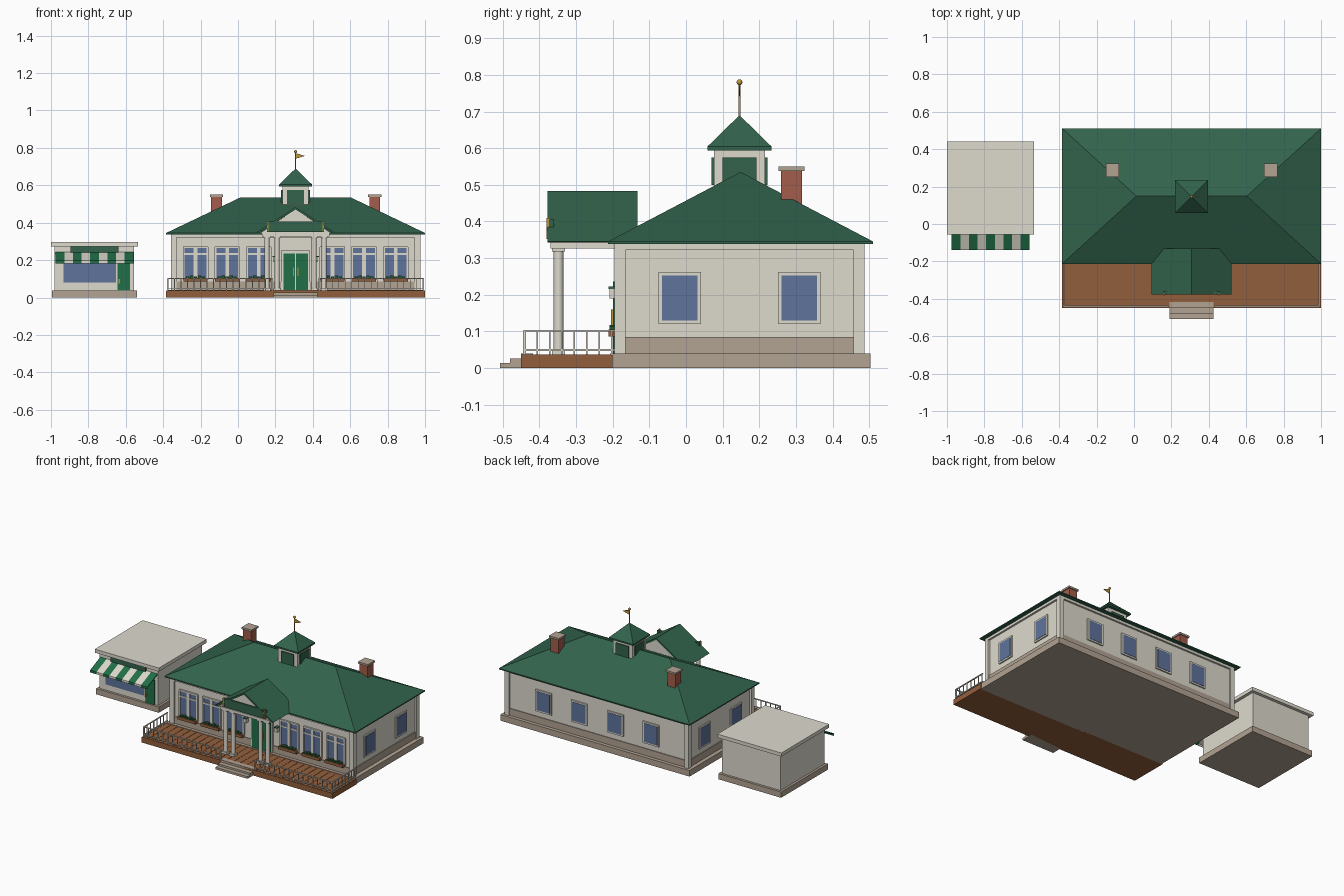
import bpy, bmesh, math
from mathutils import Matrix, Vector

if "Cube" in bpy.data.objects:
    bpy.data.objects.remove(bpy.data.objects["Cube"])


def material(name, r, g, b):
    lin = lambda c: ((c / 255 + 0.055) / 1.055) ** 2.4 if c > 10 else c / 3294.6
    m = bpy.data.materials.new(name)
    m.diffuse_color = (lin(r), lin(g), lin(b), 1)
    m.use_nodes = True
    m.node_tree.nodes["Principled BSDF"].inputs["Base Color"].default_value = m.diffuse_color
    return m


CREAM = material("cream paint", 222, 218, 206)
STONE = material("stone", 178, 163, 147)
ROOF = material("roof green", 50, 99, 76)
GREEN = material("bright green", 33, 112, 72)
WOOD = material("wood", 146, 95, 60)
BRICK = material("brick", 164, 92, 74)
GLASS = material("glass blue", 94, 115, 155)
GOLD = material("gold", 190, 148, 62)
LEAF = material("leaf green", 42, 84, 48)

CX, CY = 0.308, 0.146  # centre of the main building


def finish(name, bm, mat):
    bmesh.ops.recalc_face_normals(bm, faces=bm.faces)
    me = bpy.data.meshes.new(name)
    bm.to_mesh(me)
    bm.free()
    me.materials.append(mat)
    ob = bpy.data.objects.new(name, me)
    bpy.context.collection.objects.link(ob)
    return ob


def boxes(name, mat, items):
    """One object from boxes given as (x0, x1, y0, y1, z0, z1)."""
    bm = bmesh.new()
    for x0, x1, y0, y1, z0, z1 in items:
        mtx = Matrix.Translation(((x0 + x1) / 2, (y0 + y1) / 2, (z0 + z1) / 2))
        mtx = mtx @ Matrix.Diagonal((x1 - x0, y1 - y0, z1 - z0, 1))
        bmesh.ops.create_cube(bm, size=1, matrix=mtx)
    return finish(name, bm, mat)


def prism(name, mat, pts, a, b, axis="y"):
    """Extrude a profile (x,z along y, or y,z along x) from a to b."""
    bm = bmesh.new()
    put = (lambda p, t: (p[0], t, p[1])) if axis == "y" else (lambda p, t: (t, p[0], p[1]))
    f = bm.faces.new([bm.verts.new(put(p, a)) for p in pts])
    new = bmesh.ops.extrude_face_region(bm, geom=[f])["geom"]
    d = Vector((0, b - a, 0)) if axis == "y" else Vector((b - a, 0, 0))
    bmesh.ops.translate(bm, vec=d, verts=[v for v in new if isinstance(v, bmesh.types.BMVert)])
    return finish(name, bm, mat)


def cylinders(name, mat, items, n=16):
    """One object from cylinders given as (x, y, z0, z1, radius)."""
    bm = bmesh.new()
    for x, y, z0, z1, r in items:
        bmesh.ops.create_cone(bm, cap_ends=True, segments=n, radius1=r, radius2=r, depth=z1 - z0,
                              matrix=Matrix.Translation((x, y, (z0 + z1) / 2)))
    for f in bm.faces:
        f.smooth = len(f.verts) == 4
    for e in bm.edges:
        e.smooth = all(len(f.verts) == 4 for f in e.link_faces)
    return finish(name, bm, mat)


def hip_roof(name, mat, x0, x1, y0, y1, z0, z1, z2, ridge):
    """Hipped roof with a thin eave; ridge is its half length along x."""
    bm = bmesh.new()
    xm, ym = (x0 + x1) / 2, (y0 + y1) / 2
    for z in (z0, z1):
        for x in (x0, x1):
            for y in (y0, y1):
                bm.verts.new((x, y, z))
    for x in {xm - ridge, xm + ridge}:
        bm.verts.new((x, ym, z2))
    bmesh.ops.convex_hull(bm, input=bm.verts)
    bmesh.ops.dissolve_limit(bm, angle_limit=0.01, verts=bm.verts, edges=bm.edges)
    return finish(name, bm, mat)


# Foundation, walls, plinth and corner trim
HX, Y0, Y1 = 0.667, -0.195, 0.487
boxes("foundation", STONE, [(-0.378, 0.995, -0.208, 0.503, 0, 0.04)])
boxes("walls", CREAM, [(CX - 0.655, CX + 0.655, -0.183, 0.475, 0.04, 0.34)])
boxes("plinth", STONE, [(CX - 0.66, CX + 0.66, -0.188, 0.48, 0.04, 0.085)])
trim = [(CX - HX, CX + HX, Y0, Y1, 0.322, 0.342)]
for s in (-1, 1):
    xa, xb = sorted((CX + s * HX, CX + s * (HX - 0.03)))
    trim += [(xa, xb, Y0, Y0 + 0.03, 0.04, 0.33), (xa, xb, Y1 - 0.03, Y1, 0.04, 0.33)]
boxes("corner_trim", CREAM, trim)

# Main roof and chimneys
hip_roof("main_roof", ROOF, -0.384, 1.0, -0.213, 0.511, 0.338, 0.345, 0.535, 0.295)
for s in (-1, 1):
    x, y = CX + s * 0.423, 0.288
    boxes("chimney", BRICK, [(x - 0.029, x + 0.029, y - 0.029, y + 0.029, 0.42, 0.54)])
    boxes("chimney_cap", STONE, [(x - 0.036, x + 0.036, y - 0.036, y + 0.036, 0.538, 0.55)])

# Cupola with louvres, finial and pennant
boxes("cupola", CREAM, [(CX - 0.07, CX + 0.07, CY - 0.07, CY + 0.07, 0.48, 0.597)])
boxes("cupola_louvres", ROOF, [(CX - 0.046, CX + 0.046, CY - 0.077, CY + 0.077, 0.5, 0.574),
                               (CX - 0.077, CX + 0.077, CY - 0.046, CY + 0.046, 0.5, 0.574)])
hip_roof("cupola_roof", ROOF, CX - 0.088, CX + 0.088, CY - 0.088, CY + 0.088, 0.594, 0.604, 0.69, 0)
cylinders("finial_pole", GOLD, [(CX, CY, 0.68, 0.78, 0.003)], 8)
bm = bmesh.new()
bmesh.ops.create_uvsphere(bm, u_segments=12, v_segments=8, radius=0.008,
                          matrix=Matrix.Translation((CX, CY, 0.78)))
for f in bm.faces:
    f.smooth = True
finish("finial_ball", bm, GOLD)
prism("pennant", GOLD, [(CX, 0.742), (CX, 0.772), (CX + 0.05, 0.757)], CY - 0.0015, CY + 0.0015)

# Porch deck with planks, and front steps
boxes("deck", WOOD, [(-0.384, 1.0, -0.45, -0.2, 0, 0.035)])
n, w = 30, 1.384 / 30
boxes("deck_planks", WOOD, [(-0.384 + i * w + 0.001, -0.384 + (i + 1) * w - 0.001, -0.45, -0.205, 0.034, 0.0365)
                            for i in range(n)])
boxes("steps", STONE, [(CX - 0.117, CX + 0.117, y, -0.417, 0, z)
                       for y, z in ((-0.508, 0.014), (-0.48, 0.026), (-0.45, 0.04))])

# Railings, left and right
rails = []
for s in (-1, 1):
    def rail_x(a, b):
        return tuple(sorted((CX + s * a, CX + s * b)))
    for z in (0.047, 0.099):
        rails += [(*rail_x(0.122, 0.686), -0.444, -0.437, z, z + 0.005),
                  (*rail_x(0.679, 0.686), -0.444, -0.195, z, z + 0.005)]
    for i in range(17):
        d, h = 0.126 + i * 0.0348, 0.004 if i in (0, 16) else 0.0022
        rails.append((CX + s * d - h, CX + s * d + h, -0.4405 - h, -0.4405 + h, 0.036, 0.1))
    for i in range(1, 8):
        y = -0.4405 + i * 0.034
        rails.append((*rail_x(0.680, 0.685), y - 0.002, y + 0.002, 0.036, 0.1))
boxes("porch_railing", CREAM, rails)

# Portico: columns, beam, gable and sign board
shafts, blocks = [], []
for d in (-0.153, -0.099, 0.099, 0.153):
    x, y = CX + d, -0.348
    shafts.append((x, y, 0.036, 0.33, 0.0135))
    blocks += [(x - 0.018, x + 0.018, y - 0.018, y + 0.018, a, b) for a, b in ((0.036, 0.05), (0.318, 0.328))]
cylinders("portico_columns", CREAM, shafts)
boxes("column_blocks", CREAM, blocks)
boxes("portico_beam", CREAM, [(CX - 0.18, CX + 0.18, -0.37, -0.185, 0.326, 0.344)])
prism("portico_gable", CREAM, [(CX - 0.192, 0.343), (CX + 0.192, 0.343), (CX, 0.472)], -0.364, -0.138)
prism("portico_roof", ROOF, [(CX - 0.214, 0.345), (CX, 0.483), (CX + 0.214, 0.345),
                             (CX + 0.2, 0.342), (CX, 0.471), (CX - 0.2, 0.342)], -0.378, -0.132)
boxes("sign_board", ROOF, [(CX - 0.153, CX + 0.153, -0.374, -0.36, 0.35, 0.406)])
boxes("sign_ends", GOLD, [(CX + s * 0.148 - 0.004, CX + s * 0.148 + 0.004, -0.381, -0.37, 0.352, 0.41)
                          for s in (-1, 1)])

# Double door with frame, handles and wall lanterns
boxes("door_frame", CREAM, [(CX - 0.078, CX + 0.078, -0.194, -0.18, 0.04, 0.252)])
boxes("doors", GREEN, [(CX + a, CX + b, -0.199, -0.185, 0.04, 0.236) for a, b in ((-0.066, -0.002), (0.002, 0.066))])
boxes("door_handles", GOLD, [(CX + s * 0.012 - 0.003, CX + s * 0.012 + 0.003, -0.205, -0.198, 0.115, 0.16)
                             for s in (-1, 1)])
for s in (-1, 1):
    x = CX + s * 0.113
    boxes("lantern", CREAM, [(x - 0.008, x + 0.008, -0.209, -0.18, 0.19, 0.216)])
    boxes("lantern_cap", ROOF, [(x - 0.011, x + 0.011, -0.212, -0.18, 0.216, 0.222)])

# Front windows with muntins and planted flower boxes
panes, frames, planters, plants = [], [], [], []
for s in (-1, 1):
    for d in (0.197, 0.366, 0.535):
        x = CX + s * d
        panes.append((x - 0.06, x + 0.06, -0.188, -0.18, 0.1, 0.265))
        for c, h in ((-0.063, 0.005), (0, 0.01), (0.063, 0.005)):
            frames.append((x + c - h, x + c + h, -0.194, -0.18, 0.095, 0.27))
        for z0, z1 in ((0.228, 0.237), (0.265, 0.274)):
            frames.append((x - 0.066, x + 0.066, -0.1935, -0.18, z0, z1))
        planters.append((x - 0.065, x + 0.065, -0.212, -0.183, 0.086, 0.105))
        plants += [(x + k * 0.021 - 0.009, x + k * 0.021 + 0.009, -0.209, -0.19, 0.1, 0.113 + 0.004 * (k % 2))
                   for k in range(-2, 3)]
boxes("front_window_glass", GLASS, panes)
boxes("front_window_frames", CREAM, frames)
boxes("flower_boxes", WOOD, planters)
boxes("flower_box_plants", LEAF, plants)

# Framed windows on both sides and the back
panes, frames = [], []
for items, h, z0, z1, t in ((frames, 0.058, 0.12, 0.262, 0.008), (panes, 0.048, 0.13, 0.252, 0.010)):
    for s in (-1, 1):
        xa, xb = sorted((CX + s * 0.64, CX + s * (0.655 + t)))
        for y in (CY - 0.163, CY + 0.163):
            items.append((xa, xb, y - h, y + h, z0, z1))
        for d in (0.131, 0.39):
            items.append((CX + s * d - h, CX + s * d + h, 0.46, 0.475 + t, z0, z1))
boxes("window_frames", CREAM, frames)
boxes("window_glass", GLASS, panes)

# Kiosk: base, body, flat roof, window, door and sign
boxes("kiosk_base", STONE, [(-0.995, -0.54, -0.05, 0.435, 0, 0.038)])
boxes("kiosk_body", CREAM, [(-0.98, -0.555, -0.035, 0.42, 0.038, 0.278)])
boxes("kiosk_roof", CREAM, [(-1.0, -0.535, -0.056, 0.44, 0.274, 0.297)])
boxes("kiosk_window_frame", CREAM, [(-0.94, -0.645, -0.041, -0.03, 0.072, 0.2)])
boxes("kiosk_window", GLASS, [(-0.932, -0.653, -0.044, -0.03, 0.08, 0.193)])
boxes("kiosk_door", GREEN, [(-0.643, -0.578, -0.042, -0.03, 0.038, 0.2)])
boxes("kiosk_door_handle", GOLD, [(-0.638, -0.632, -0.047, -0.04, 0.075, 0.1)])
boxes("kiosk_sign", ROOF, [(-0.895, -0.64, -0.045, -0.03, 0.238, 0.274)])

# Striped awning
w = 0.415 / 9
for i in range(9):
    prism("awning_stripe", CREAM if i % 2 else GREEN,
          [(-0.035, 0.244), (-0.14, 0.198), (-0.14, 0.183), (-0.136, 0.183), (-0.136, 0.194), (-0.035, 0.238)],
          -0.975 + i * w, -0.975 + (i + 1) * w, "x")
